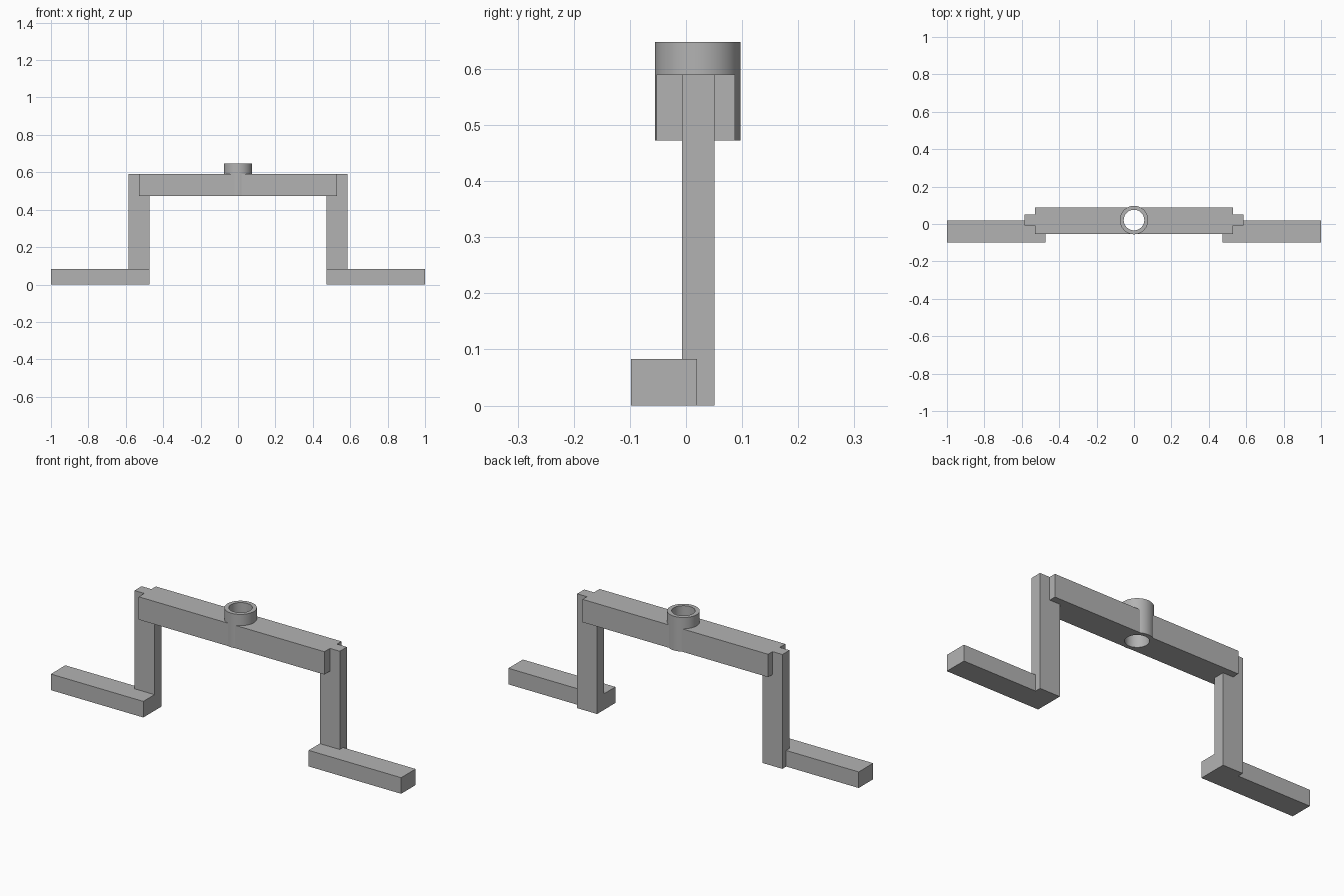
import bpy
import bmesh
import math
from mathutils import Vector

if "Cube" in bpy.data.objects:
    bpy.data.objects.remove(bpy.data.objects["Cube"], do_unlink=True)

GREY = (0.45, 0.45, 0.45, 1.0)
grey = bpy.data.materials.new("plain grey")
grey.use_nodes = True
grey.diffuse_color = GREY
grey.node_tree.nodes["Principled BSDF"].inputs["Base Color"].default_value = GREY

HUB_Y, HUB_R, BORE_R = 0.021, 0.076, 0.055
BEAM_Z, BEAM_TOP, HUB_TOP = 0.472, 0.59, 0.648


def add_object(name, bm):
    bmesh.ops.recalc_face_normals(bm, faces=bm.faces)
    mesh = bpy.data.meshes.new(name)
    bm.to_mesh(mesh)
    bm.free()
    mesh.materials.append(grey)
    obj = bpy.data.objects.new(name, mesh)
    bpy.context.collection.objects.link(obj)
    return obj


def box(name, low, high):
    low, high = Vector(low), Vector(high)
    bm = bmesh.new()
    bmesh.ops.create_cube(bm, size=1)
    bmesh.ops.scale(bm, vec=high - low, verts=bm.verts)
    bmesh.ops.translate(bm, vec=(low + high) / 2, verts=bm.verts)
    return add_object(name, bm)


def lathe(name, profile, segments=64):
    """Spin a closed (radius, z) profile around the hub axis."""
    bm = bmesh.new()
    verts = [bm.verts.new((r, HUB_Y, z)) for r, z in profile]
    edges = [bm.edges.new((verts[i - 1], verts[i])) for i in range(len(verts))]
    bmesh.ops.spin(bm, geom=verts + edges, cent=(0, HUB_Y, 0), axis=(0, 0, 1),
                   angle=math.tau, steps=segments, use_merge=True)
    bmesh.ops.remove_doubles(bm, verts=bm.verts, dist=1e-5)
    return add_object(name, bm)


# Cross beam with a round opening for the hub
beam = box("cross_beam", (-0.53, -0.0525, BEAM_Z), (0.53, 0.087, BEAM_TOP))
bm = bmesh.new()
bmesh.ops.create_cone(bm, cap_ends=True, segments=64, radius1=0.06, radius2=0.06, depth=1)
bmesh.ops.translate(bm, vec=(0, HUB_Y, BEAM_TOP), verts=bm.verts)
cutter = add_object("hub_cutter", bm)
cutter.hide_render = True
cut = beam.modifiers.new("hub opening", "BOOLEAN")
cut.operation = "DIFFERENCE"
cut.solver = "EXACT"
cut.object = cutter
bpy.context.view_layer.objects.active = beam
bpy.ops.object.modifier_apply(modifier=cut.name)
bpy.data.objects.remove(cutter, do_unlink=True)

# Hollow hub running through the beam
hub = lathe("hub_tube", [(BORE_R, BEAM_Z), (HUB_R, BEAM_Z), (HUB_R, HUB_TOP), (BORE_R, HUB_TOP)])
bpy.ops.object.select_all(action="DESELECT")
hub.select_set(True)
bpy.context.view_layer.objects.active = hub
bpy.ops.object.shade_smooth_by_angle(angle=math.radians(30))

# Uprights and outward feet on both sides
for side, sign in (("left", 1), ("right", -1)):
    inner, outer, tip = 0.472 * sign, 0.586 * sign, sign
    box(side + "_upright", (min(inner, outer), -0.007, 0), (max(inner, outer), 0.051, BEAM_TOP))
    box(side + "_foot", (min(inner, tip), -0.098, 0), (max(inner, tip), 0.02, 0.083))
